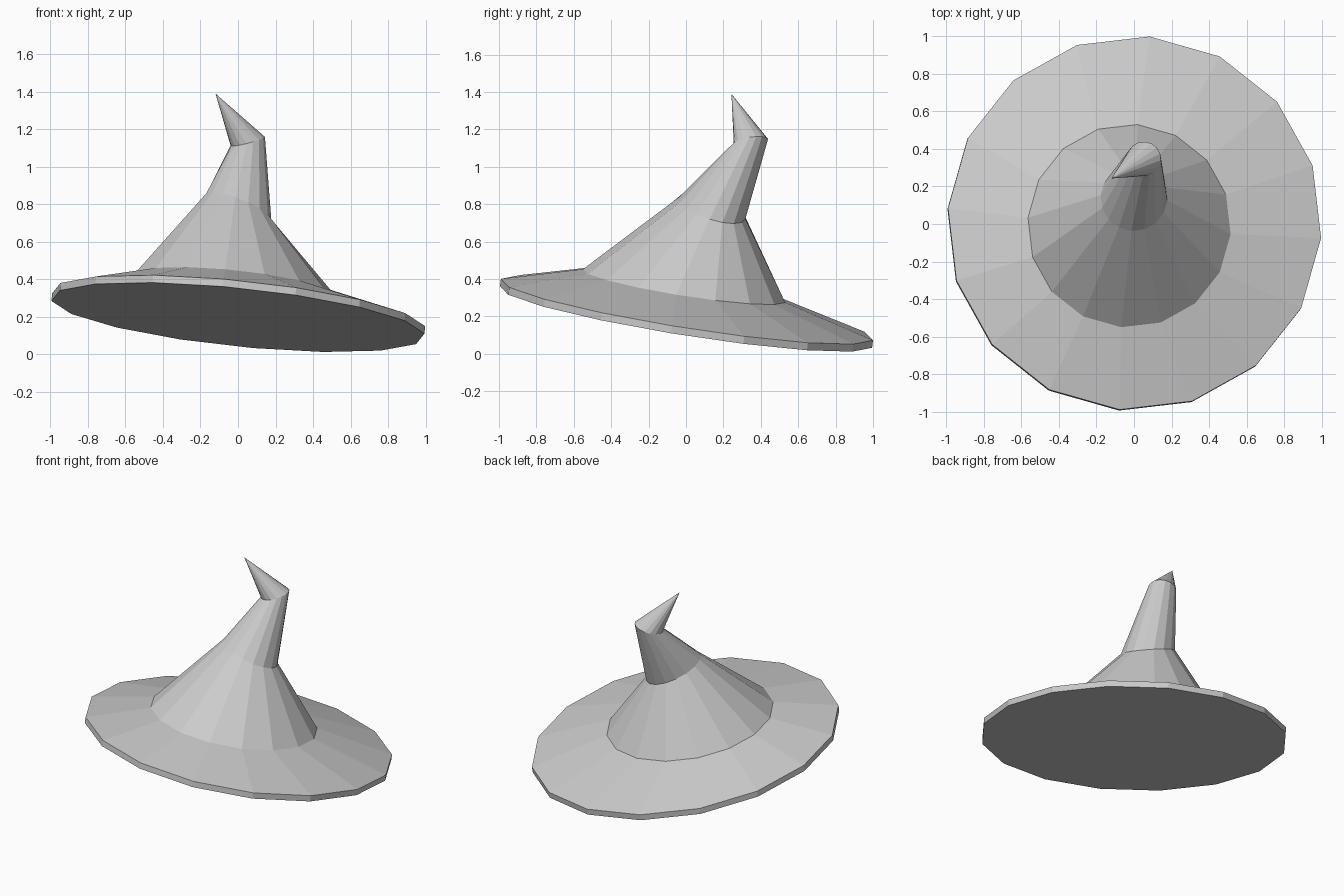
import bpy, bmesh, math

SIDES = 16
TWIST = math.radians(-4.6)

cube = bpy.data.objects.get("Cube")
if cube:
    bpy.data.objects.remove(cube, do_unlink=True)

felt = bpy.data.materials.new("light grey felt")
felt.use_nodes = True
GREY = (0.6, 0.6, 0.6, 1)
felt.diffuse_color = GREY
felt.node_tree.nodes["Principled BSDF"].inputs["Base Color"].default_value = GREY


def add_ring(bm, centre, radius, slope):
    """Ring of vertices round centre, lying in a plane with the given x and y slopes."""
    ring = []
    for i in range(SIDES):
        a = TWIST + math.tau * i / SIDES
        dx, dy = radius * math.cos(a), radius * math.sin(a)
        ring.append(bm.verts.new((centre[0] + dx, centre[1] + dy,
                                  centre[2] + slope[0] * dx + slope[1] * dy)))
    return ring


def loft(name, rings, cap_bottom=False, apex=None):
    """Join tilted rings with flat faces, optionally closing the ends."""
    bm = bmesh.new()
    loops = [add_ring(bm, *r) for r in rings]
    for low, high in zip(loops, loops[1:]):
        for i in range(SIDES):
            j = (i + 1) % SIDES
            bm.faces.new((low[i], low[j], high[j], high[i]))
    if cap_bottom:
        bm.faces.new(list(reversed(loops[0])))
    if apex:
        tip = bm.verts.new(apex)
        top = loops[-1]
        for i in range(SIDES):
            bm.faces.new((top[i], top[(i + 1) % SIDES], tip))
    mesh = bpy.data.meshes.new(name)
    bm.to_mesh(mesh)
    bm.free()
    mesh.materials.append(felt)
    obj = bpy.data.objects.new(name, mesh)
    bpy.context.collection.objects.link(obj)
    return obj


# Tilted cross-sections: centre, radius, slope
brim_tilt = (-0.10, -0.157)
underside = ((0, 0, 0.197), 0.998, brim_tilt)
rim = ((0.003, 0.005, 0.237), 0.998, brim_tilt)
crown_base = ((-0.025, -0.01, 0.364), 0.542, brim_tilt)
bend = ((0, 0.14, 0.78), 0.178, (-0.36, -0.3))
fold = ((0.052, 0.347, 1.136), 0.092, (0.26, 0.12))

# Wide brim with a flat underside
loft("brim", [underside, rim, crown_base], cap_bottom=True)
# Leaning crown with a bend halfway up
loft("crown", [crown_base, bend, fold])
# Folded-over point
loft("tip", [fold], apex=(-0.12, 0.243, 1.39))
